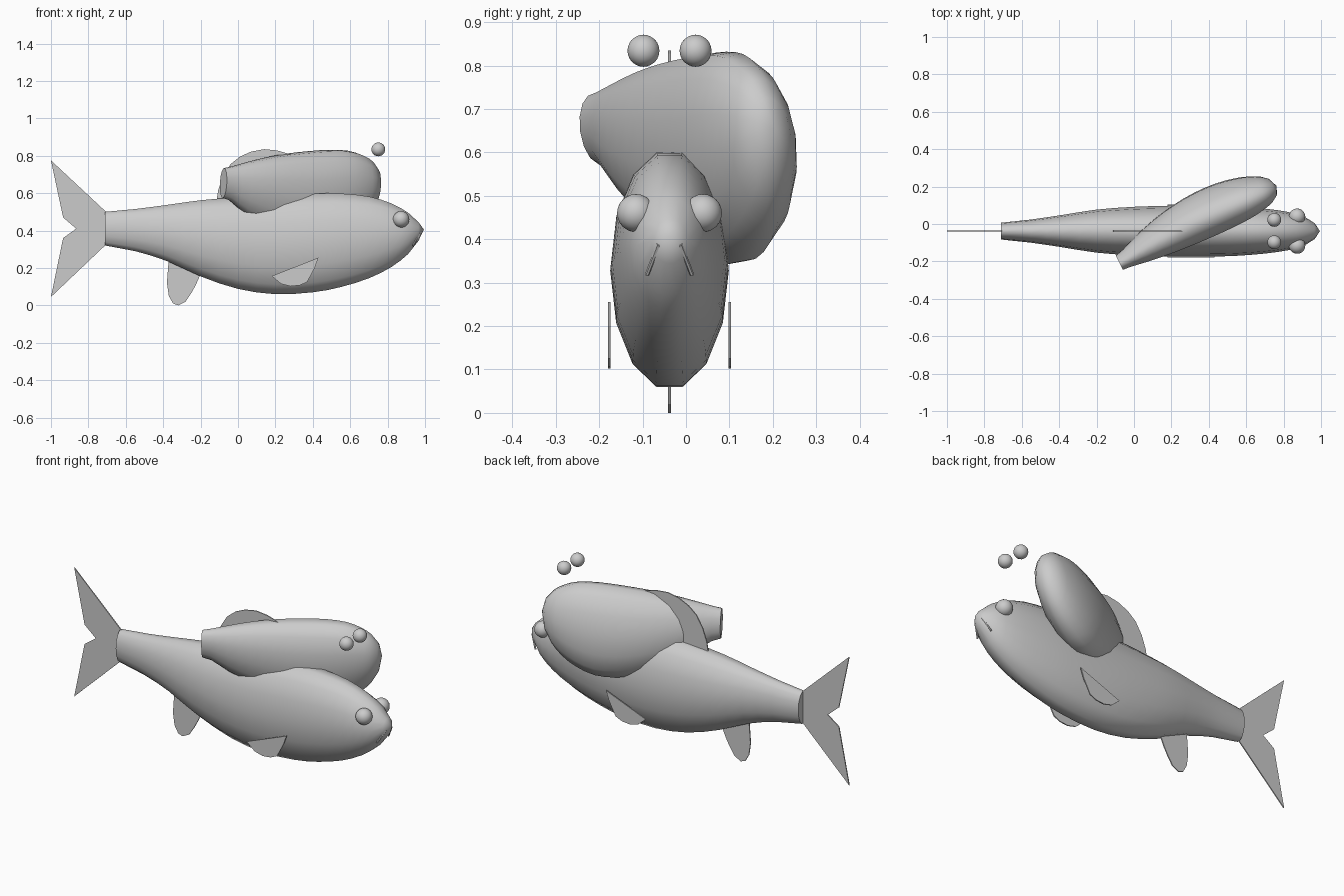
import bpy, bmesh, math
from mathutils import Vector

if "Cube" in bpy.data.objects:
    bpy.data.objects.remove(bpy.data.objects["Cube"])

CY = -0.038   # plane of symmetry of the large fish
SIDES = 14


def finish(name, bm, smooth=None):
    bmesh.ops.recalc_face_normals(bm, faces=bm.faces)
    me = bpy.data.meshes.new(name)
    bm.to_mesh(me)
    bm.free()
    ob = bpy.data.objects.new(name, me)
    bpy.context.collection.objects.link(ob)
    if smooth:
        bpy.ops.object.select_all(action='DESELECT')
        ob.select_set(True)
        bpy.context.view_layer.objects.active = ob
        bpy.ops.object.shade_smooth_by_angle(angle=math.radians(smooth))
    return ob


def refine(st):
    """Insert one smooth in-between station per gap."""
    out = []
    for i in range(len(st) - 1):
        a, b = st[i], st[i + 1]
        out.append(a)
        if 0 < i < len(st) - 2:
            p, q = st[i - 1], st[i + 2]
            out.append(tuple((9 * (m + n) - o - r) / 16 for o, m, n, r in zip(p, a, b, q)))
    return out + [st[-1]]


def loft(name, stations, tip, place):
    """Rings of (s, bottom, top, half width), flat tail cap, pointed nose."""
    bm = bmesh.new()
    rings = []
    k = math.cos(math.pi / SIDES)
    for s, lo, hi, w in refine(stations):
        ring = []
        for i in range(SIDES):
            a = 2 * math.pi * (i + 0.5) / SIDES
            ring.append(bm.verts.new(place(s, math.sin(a) * w,
                                           (lo + hi) / 2 + math.cos(a) * (hi - lo) / 2 / k)))
        rings.append(ring)
    for r0, r1 in zip(rings, rings[1:]):
        for i in range(SIDES):
            j = (i + 1) % SIDES
            bm.faces.new((r0[i], r0[j], r1[j], r1[i]))
    bm.faces.new(rings[0])
    nose = bm.verts.new(place(tip[0], 0, tip[1]))
    for i in range(SIDES):
        bm.faces.new((rings[-1][i], rings[-1][(i + 1) % SIDES], nose))
    return finish(name, bm, 50)


def fin(name, pts, y, t=0.006):
    """Thin plate from an x-z outline."""
    bm = bmesh.new()
    f = bm.faces.new([bm.verts.new((x, y - t / 2, z)) for x, z in pts])
    g = bmesh.ops.extrude_face_region(bm, geom=[f])
    bmesh.ops.translate(bm, vec=(0, t, 0),
                        verts=[v for v in g['geom'] if isinstance(v, bmesh.types.BMVert)])
    return finish(name, bm)


def ball(name, loc, r):
    bm = bmesh.new()
    bmesh.ops.create_icosphere(bm, subdivisions=3, radius=r)
    bmesh.ops.translate(bm, vec=loc, verts=bm.verts)
    return finish(name, bm, 40)


def rod(name, p, q, r):
    bm = bmesh.new()
    bmesh.ops.create_cone(bm, cap_ends=True, segments=6, radius1=r, radius2=r,
                          depth=(q - p).length)
    bm.transform((q - p).to_track_quat('Z', 'Y').to_matrix().to_4x4())
    bmesh.ops.translate(bm, vec=(p + q) / 2, verts=bm.verts)
    return finish(name, bm)


# Large fish body
loft("large_body", [
    (-0.71, 0.32, 0.50, 0.045), (-0.55, 0.29, 0.515, 0.062), (-0.38, 0.237, 0.537, 0.087),
    (-0.20, 0.155, 0.562, 0.115), (0.0, 0.088, 0.578, 0.13), (0.2, 0.06, 0.588, 0.136),
    (0.4, 0.07, 0.598, 0.136), (0.55, 0.098, 0.598, 0.132), (0.7, 0.145, 0.582, 0.12),
    (0.82, 0.205, 0.545, 0.103), (0.91, 0.275, 0.495, 0.078), (0.965, 0.345, 0.445, 0.043)],
    (0.994, 0.405), lambda s, u, z: (s, CY + u, z))

# Small fish body, turned, slightly rolled and riding on the back
ang, roll, length = math.radians(26), math.radians(9), 0.935
ca, sa = math.cos(ang), math.sin(ang)


def turned(s, u, z):
    d, h = s * length, z - 0.63
    u, h = (u * math.cos(roll) - h * math.sin(roll),
            h * math.cos(roll) + u * math.sin(roll))
    u += 0.022 * math.sin(math.pi * s)
    return (-0.08 + d * ca - u * sa, -0.203 + d * sa + u * ca, 0.63 + h)


loft("small_body", [
    (0, 0.575, 0.733, 0.042), (0.05, 0.56, 0.742, 0.05), (0.15, 0.495, 0.764, 0.075),
    (0.28, 0.43, 0.79, 0.1), (0.42, 0.375, 0.81, 0.117), (0.56, 0.345, 0.823, 0.125),
    (0.69, 0.347, 0.83, 0.123), (0.80, 0.385, 0.825, 0.112), (0.88, 0.435, 0.803, 0.095),
    (0.94, 0.495, 0.77, 0.074), (0.98, 0.56, 0.725, 0.047)],
    (1.0, 0.655), turned)

# Fins
fin("tail_fin", [(-0.70, 0.495), (-1, 0.775), (-0.935, 0.47), (-0.865, 0.41),
                 (-0.935, 0.36), (-1, 0.045), (-0.70, 0.33)], CY)
fin("dorsal_fin", [(-0.115, 0.56), (-0.105, 0.62), (-0.08, 0.69), (-0.04, 0.755), (0.01, 0.795),
                   (0.07, 0.822), (0.14, 0.835), (0.21, 0.828), (0.28, 0.808), (0.28, 0.56)], CY)
fin("belly_fin", [(-0.37, 0.25), (-0.38, 0.12), (-0.37, 0.05), (-0.347, 0.01), (-0.32, 0),
                  (-0.28, 0.02), (-0.25, 0.065), (-0.225, 0.11), (-0.19, 0.19)], CY)

# Mirrored side parts
for side, m in (("left", 1), ("right", -1)):
    fin("side_fin_" + side, [(0.18, 0.157), (0.43, 0.255), (0.41, 0.2), (0.37, 0.125),
                             (0.33, 0.107), (0.28, 0.102), (0.23, 0.115)], CY + m * 0.139)
    ball("large_eye_" + side, (0.872, CY + m * 0.077, 0.46), 0.044)
    ball("small_eye_" + side, (0.75, CY + m * 0.06, 0.834), 0.037)
    rod("mouth_" + side, Vector((0.974, CY + m * 0.025, 0.388)),
        Vector((0.935, CY + m * 0.052, 0.318)), 0.005)
